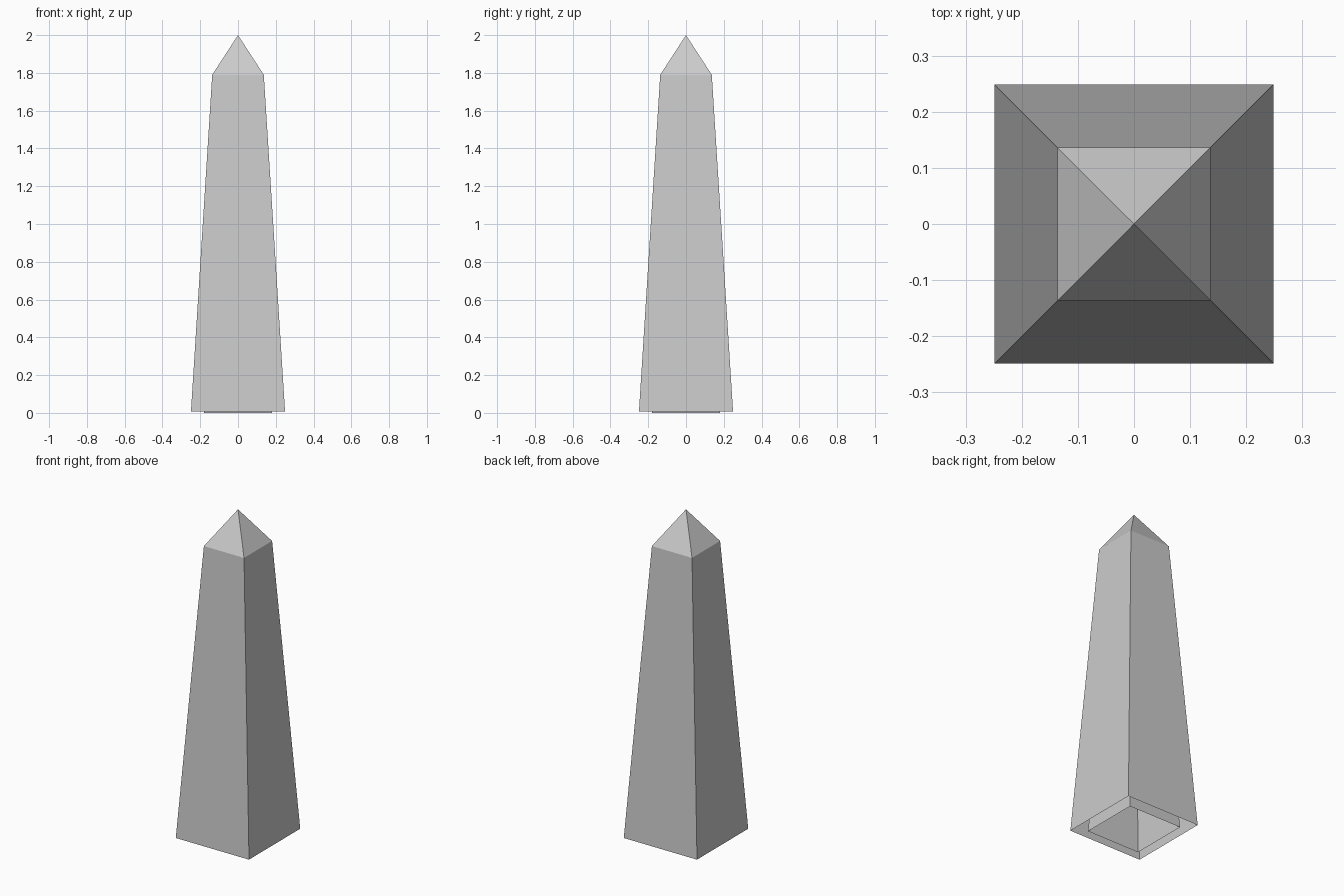
import bpy, bmesh
from math import pi, sqrt
from mathutils import Matrix

if "Cube" in bpy.data.objects:
    bpy.data.objects.remove(bpy.data.objects["Cube"])

BASE, SHOULDER = 0.249, 0.1365          # half widths
Z0, Z1, Z2 = 0.008, 1.79, 2.0           # base, shoulder, apex

# Tapered four-sided shaft
bm = bmesh.new()
bmesh.ops.create_cone(
    bm, cap_ends=True, segments=4,
    radius1=BASE * sqrt(2), radius2=SHOULDER * sqrt(2), depth=Z1 - Z0,
    matrix=Matrix.Translation((0, 0, (Z0 + Z1) / 2)) @ Matrix.Rotation(pi / 4, 4, 'Z'))

# Open underside, and pyramid tip raised from the top cap
bm.normal_update()
bottom = [f for f in bm.faces if f.normal.z < -0.9]
top = [f for f in bm.faces if f.normal.z > 0.9]
bmesh.ops.delete(bm, geom=bottom, context='FACES')
apex = bmesh.ops.poke(bm, faces=top)["verts"][0]
apex.co = (0, 0, Z2)
bmesh.ops.recalc_face_normals(bm, faces=bm.faces)
bm.normal_update()
if any(f.normal.dot(f.calc_center_median() - Matrix.Translation((0, 0, 1)).translation) < 0 for f in bm.faces):
    bmesh.ops.reverse_faces(bm, faces=bm.faces)

mesh = bpy.data.meshes.new("obelisk")
bm.to_mesh(mesh)
bm.free()
obelisk = bpy.data.objects.new("obelisk", mesh)
bpy.context.collection.objects.link(obelisk)

# Inner shell, left unjoined at the open base
shell = obelisk.modifiers.new("inner_shell", 'SOLIDIFY')
shell.thickness = 0.098
shell.offset = -1
shell.use_rim = False
